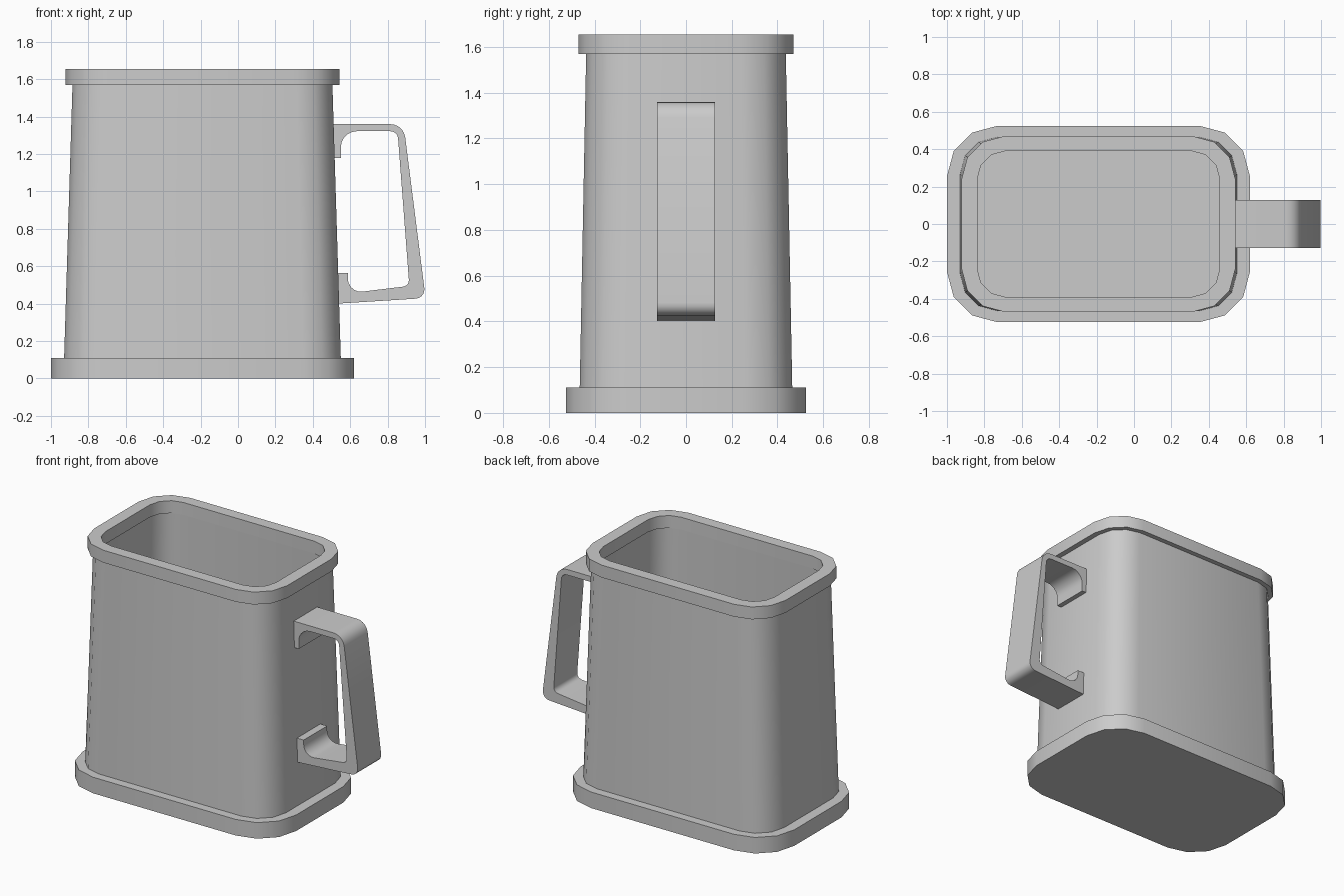
import bpy, bmesh, math
from mathutils import Vector

if "Cube" in bpy.data.objects:
    bpy.data.objects.remove(bpy.data.objects["Cube"], do_unlink=True)

grey = bpy.data.materials.new("plain grey")
grey.use_nodes = True
colour = (0.6, 0.6, 0.6, 1)
grey.diffuse_color = colour
grey.node_tree.nodes["Principled BSDF"].inputs["Base Color"].default_value = colour

CENTRE_X = -0.19  # middle of the container; the handle sticks out to +x


def rounded(corners, segments):
    """Turn (x, y, radius) corners into an outline with circular fillets."""
    outline = []
    for i, (x, y, r) in enumerate(corners):
        p = Vector((x, y))
        if r == 0:
            outline.append(p)
            continue
        a = (Vector(corners[i - 1][:2]) - p).normalized()
        b = (Vector(corners[(i + 1) % len(corners)][:2]) - p).normalized()
        half = a.angle(b) / 2
        reach = r / math.tan(half)
        centre = p + (a + b).normalized() * r / math.sin(half)
        start, end = p + a * reach - centre, p + b * reach - centre
        sweep = math.pi - 2 * half
        for k in range(segments + 1):
            t = k / segments
            outline.append(centre + (start * math.sin((1 - t) * sweep)
                                     + end * math.sin(t * sweep)) / math.sin(sweep))
    return outline


def section(hx, hy, r, z):
    """Rounded rectangle ring at height z."""
    corners = [(hx, -hy, r), (hx, hy, r), (-hx, hy, r), (-hx, -hy, r)]
    return [(p.x + CENTRE_X, p.y, z) for p in rounded(corners, 3)]


def loft(name, sections, closed=False):
    """Skin between rings; cap both ends, or join them up if closed."""
    bm = bmesh.new()
    rings = [[bm.verts.new(co) for co in s] for s in sections]
    pairs = list(zip(rings, rings[1:]))
    if closed:
        pairs.append((rings[-1], rings[0]))
    else:
        bm.faces.new(rings[0])
        bm.faces.new(rings[-1])
    for low, high in pairs:
        n = len(low)
        for i in range(n):
            j = (i + 1) % n
            bm.faces.new((low[i], low[j], high[j], high[i]))
    bmesh.ops.recalc_face_normals(bm, faces=bm.faces)
    mesh = bpy.data.meshes.new(name)
    bm.to_mesh(mesh)
    bm.free()
    mesh.materials.append(grey)
    obj = bpy.data.objects.new(name, mesh)
    bpy.context.collection.objects.link(obj)
    bpy.ops.object.select_all(action="DESELECT")
    obj.select_set(True)
    bpy.context.view_layer.objects.active = obj
    bpy.ops.object.shade_smooth_by_angle(angle=math.radians(35))
    return obj


# Foot plate
loft("base", [section(0.81, 0.525, 0.27, z) for z in (0, 0.11)])

# Tapered hollow container: up the outside, over the lip, down to the floor
loft("body", [section(0.74, 0.465, 0.2, 0.1),
              section(0.694, 0.436, 0.19, 1.6),
              section(0.655, 0.395, 0.15, 1.6),
              section(0.695, 0.42, 0.16, 0.12)])

# Rim band around the opening
loft("rim", [section(0.732, 0.47, 0.23, 1.57),
             section(0.732, 0.47, 0.23, 1.655),
             section(0.648, 0.39, 0.15, 1.655),
             section(0.648, 0.39, 0.15, 1.57)], closed=True)

# Handle: side profile with flared mounting ends, extruded across y
profile = rounded([
    (0.495, 1.36, 0), (0.885, 1.36, 0.08), (1.003, 0.43, 0.05), (0.525, 0.4, 0),
    (0.525, 0.565, 0), (0.587, 0.565, 0), (0.587, 0.455, 0.07), (0.916, 0.495, 0.035),
    (0.853, 1.322, 0.04), (0.55, 1.322, 0.085), (0.55, 1.18, 0), (0.5, 1.18, 0)], 5)
loft("handle", [[(p.x, y, p.y) for p in profile] for y in (-0.127, 0.127)])
